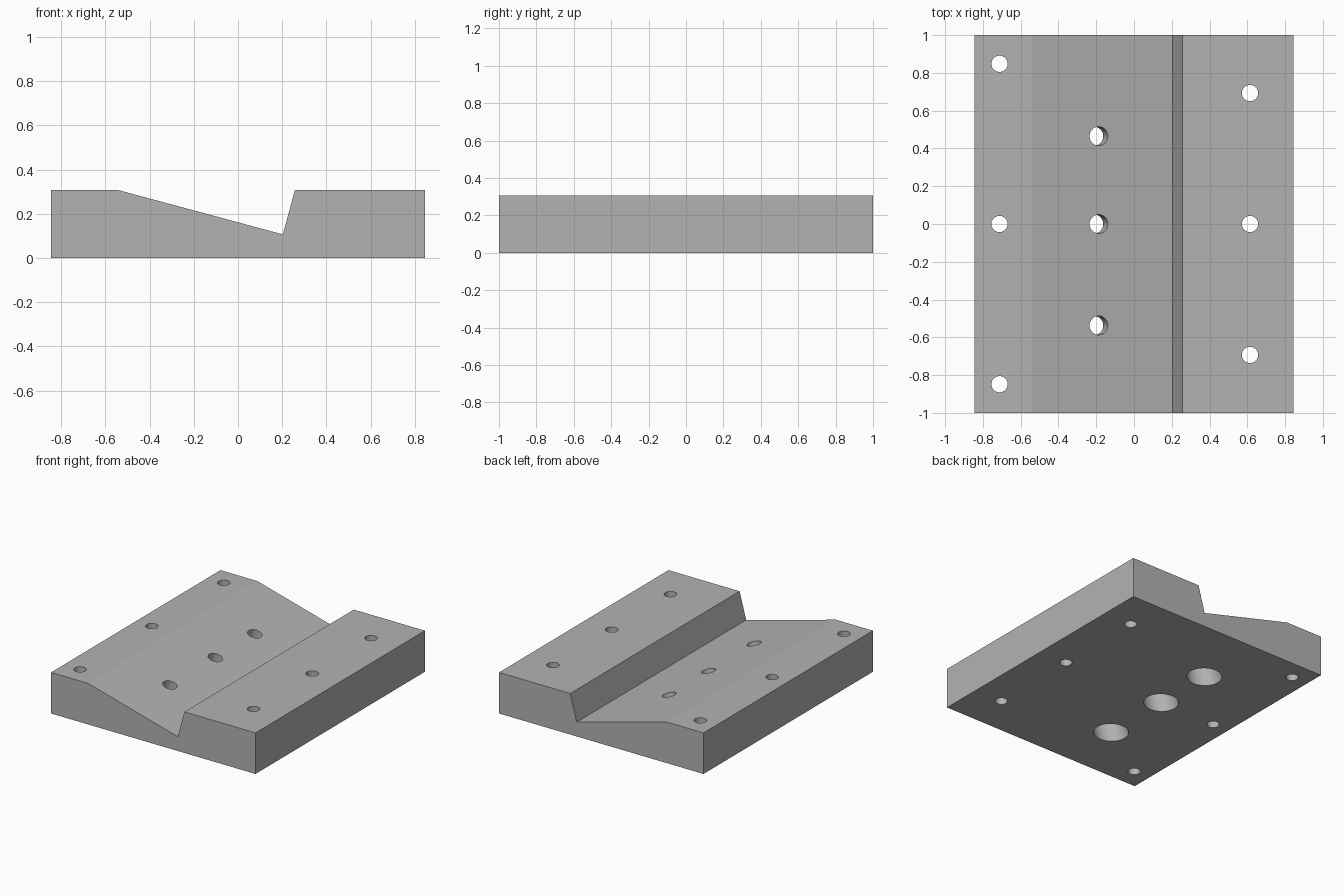
import bpy, bmesh, math
from mathutils import Matrix, Vector

cube = bpy.data.objects.get("Cube")
if cube:
    bpy.data.objects.remove(cube, do_unlink=True)

HALF_W, HALF_L, HEIGHT = 0.845, 1.0, 0.307
RAMP_TOP, NOTCH, WALL_TOP = (-0.54, HEIGHT), (0.203, 0.107), (0.257, HEIGHT)

grey = bpy.data.materials.new("plain grey")
grey.use_nodes = True
colour = (0.45, 0.45, 0.45, 1)
grey.diffuse_color = colour
grey.node_tree.nodes["Principled BSDF"].inputs["Base Color"].default_value = colour


def make_object(name, bm):
    bmesh.ops.recalc_face_normals(bm, faces=bm.faces)
    mesh = bpy.data.meshes.new(name)
    bm.to_mesh(mesh)
    bm.free()
    mesh.materials.append(grey)
    obj = bpy.data.objects.new(name, mesh)
    bpy.context.collection.objects.link(obj)
    return obj


# Block: notched profile extruded from front to back
profile = [(-HALF_W, 0), (HALF_W, 0), (HALF_W, HEIGHT), WALL_TOP, NOTCH,
           RAMP_TOP, (-HALF_W, HEIGHT)]
bm = bmesh.new()
face = bm.faces.new([bm.verts.new((x, -HALF_L, z)) for x, z in profile])
side = bmesh.ops.extrude_face_region(bm, geom=[face])["geom"]
bmesh.ops.translate(bm, vec=(0, 2 * HALF_L, 0),
                    verts=[v for v in side if isinstance(v, bmesh.types.BMVert)])
block = make_object("notched_block", bm)


def drill(name, origin, radius, low, high, tilt=0):
    """Cut a round hole along a tilted axis, from low to high about origin."""
    bm = bmesh.new()
    place = (Matrix.Translation(origin) @ Matrix.Rotation(tilt, 4, "Y")
             @ Matrix.Translation((0, 0, (low + high) / 2)))
    bmesh.ops.create_cone(bm, cap_ends=True, segments=64, radius1=radius,
                          radius2=radius, depth=high - low, matrix=place)
    cutter = make_object(name, bm)
    cutter.hide_render = True
    mod = block.modifiers.new(name, "BOOLEAN")
    mod.operation, mod.solver, mod.object = "DIFFERENCE", "EXACT", cutter
    bpy.context.view_layer.objects.active = block
    bpy.ops.object.modifier_apply(modifier=name)
    bpy.data.objects.remove(cutter, do_unlink=True)


# Straight mounting holes along both edges
for x, spread in ((-0.712, 0.848), (0.614, 0.693)):
    for y in (-spread, 0, spread):
        drill("mounting_hole", Vector((x, y, 0)), 0.043, -0.1, 0.5)

# Holes square to the ramp, with wide counterbores from below
run, drop = NOTCH[0] - RAMP_TOP[0], RAMP_TOP[1] - NOTCH[1]
tilt = math.atan2(drop, run)
hole_x = -0.187
hole_z = HEIGHT - (hole_x - RAMP_TOP[0]) * drop / run
for y in (-0.537, 0, 0.465):
    origin = Vector((hole_x, y, hole_z))
    drill("counterbore", origin, 0.118, -0.5, -0.093, tilt)
    drill("ramp_hole", origin, 0.05, -0.3, 0.1, tilt)

# Smooth hole walls, crisp edges elsewhere
bpy.ops.object.select_all(action="DESELECT")
block.select_set(True)
bpy.context.view_layer.objects.active = block
bpy.ops.object.shade_smooth_by_angle(angle=math.radians(10))
